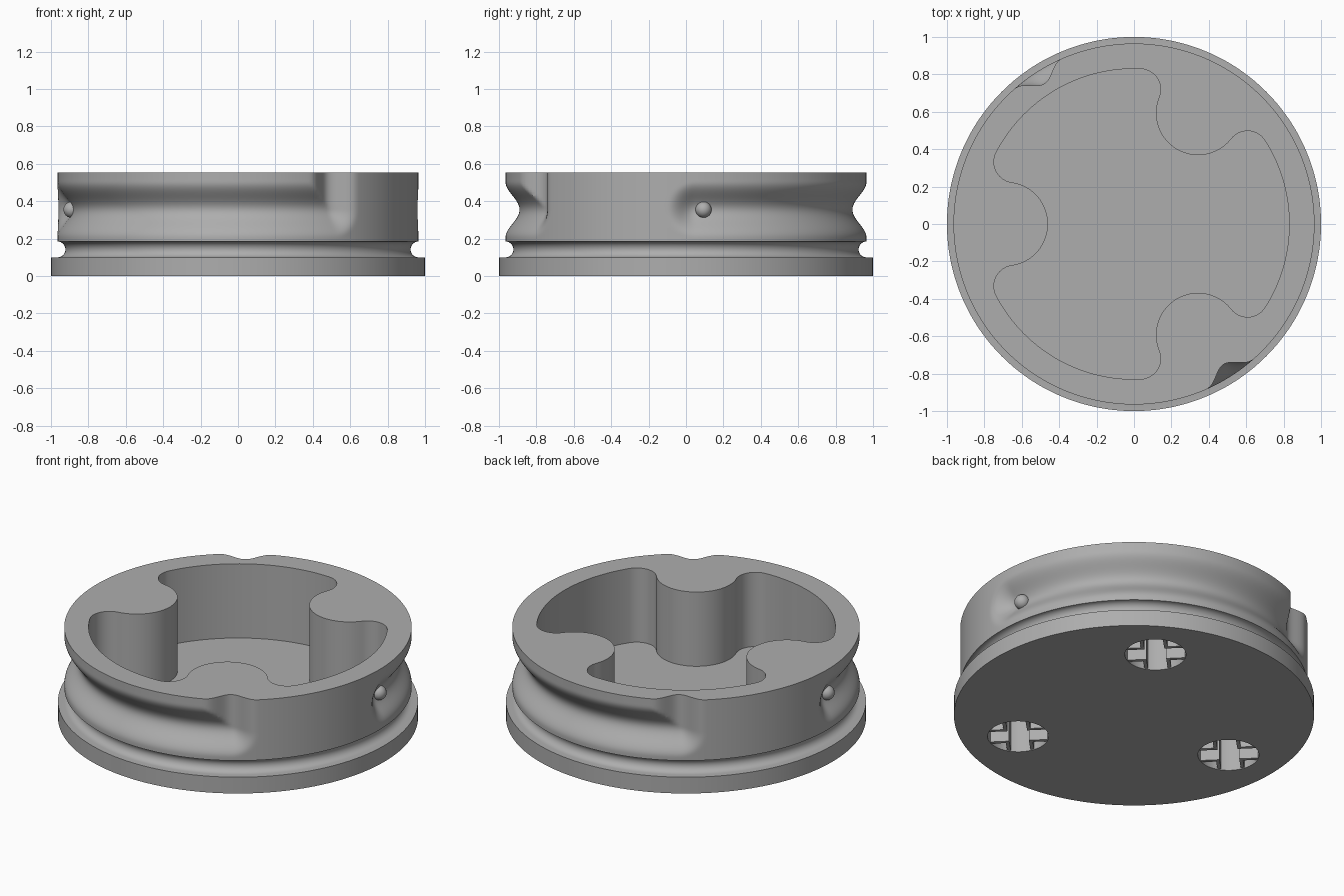
import bpy, bmesh
from math import sin, cos, pi, radians, hypot, acos

cube = bpy.data.objects.get("Cube")
if cube:
    bpy.data.objects.remove(cube, do_unlink=True)

grey = bpy.data.materials.new("mid grey")
grey.use_nodes = True
grey.diffuse_color = (0.42, 0.42, 0.42, 1)
grey.node_tree.nodes["Principled BSDF"].inputs["Base Color"].default_value = grey.diffuse_color

R, TOP, FLOOR = 0.965, 0.555, 0.1
BOSS_DIST, BOSS_R = 0.685, 0.225
TRACK_Z, TRACK_W, TRACK_DEPTH = 0.355, 0.15, 0.075
TRACK_START, TRACK_END = radians(3), radians(122.5)
HOLE_TOP = 0.45


def make_object(name, bm):
    bmesh.ops.recalc_face_normals(bm, faces=bm.faces[:])
    mesh = bpy.data.meshes.new(name)
    bm.to_mesh(mesh)
    bm.free()
    mesh.materials.append(grey)
    ob = bpy.data.objects.new(name, mesh)
    bpy.context.collection.objects.link(ob)
    return ob


def prism(bm, pts, z0, z1):
    face = bm.faces.new([bm.verts.new((x, y, z0)) for x, y in pts])
    ext = bmesh.ops.extrude_face_region(bm, geom=[face], use_keep_orig=True)
    for v in ext["geom"]:
        if isinstance(v, bmesh.types.BMVert):
            v.co.z = z1


def arc(cx, cy, r, a0, a1, n):
    steps = [a0 + (a1 - a0) * i / n for i in range(n + 1)]
    return [(cx + r * cos(a), cy + r * sin(a)) for a in steps]


def rotate(pts, a):
    return [(x * cos(a) - y * sin(a), x * sin(a) + y * cos(a)) for x, y in pts]


def smooth(ob):
    bpy.ops.object.select_all(action="DESELECT")
    bpy.context.view_layer.objects.active = ob
    ob.select_set(True)
    bpy.ops.object.shade_smooth_by_angle(angle=radians(30))


def cut(target, cutter):
    mod = target.modifiers.new("cut", "BOOLEAN")
    mod.operation, mod.solver, mod.object = "DIFFERENCE", "EXACT", cutter
    bpy.context.view_layer.objects.active = target
    bpy.ops.object.modifier_apply(modifier=mod.name)
    bpy.data.objects.remove(cutter, do_unlink=True)


# Outer wall radius: two opposite L-shaped guide tracks sunk into the cylinder
def wall_radius(a, z):
    half = (TRACK_END - TRACK_START) / 2
    nearest = TRACK_W
    for turn in (0, pi):
        rel = (a - turn - TRACK_START - half + pi) % (2 * pi) - pi
        along = hypot(max(abs(rel) - half, 0) * R, z - TRACK_Z)
        entry = hypot((rel - half) * R, min(z - TRACK_Z, 0))
        nearest = min(nearest, along, entry)
    return R - TRACK_DEPTH * (0.5 + 0.5 * cos(pi * nearest / TRACK_W))


# Body: flange, ring groove and tracked wall, lathed from the bottom up
SEGS, ROWS = 360, 36
profile = [(1, 0), (1, FLOOR)]
profile += arc(R, 0.1425, 0.0425, -pi / 2, -3 * pi / 2, 12)
bm = bmesh.new()
angles = [2 * pi * i / SEGS for i in range(SEGS)]
rings = [[bm.verts.new((r * cos(a), r * sin(a), z)) for a in angles] for r, z in profile]
for i in range(1, ROWS + 1):
    z = 0.185 + (TOP - 0.185) * i / ROWS
    rings.append([bm.verts.new((wall_radius(a, z) * cos(a), wall_radius(a, z) * sin(a), z))
                  for a in angles])
for low, high in zip(rings, rings[1:]):
    for i in range(SEGS):
        j = (i + 1) % SEGS
        bm.faces.new((low[i], low[j], high[j], high[i]))
bm.faces.new(rings[0][::-1])
bm.faces.new(rings[-1])
body = make_object("body", bm)

# Three-lobed cavity around the bosses
CAV_R, FIL = 0.83, 0.11
fd = CAV_R - FIL
phi = acos((fd**2 + BOSS_DIST**2 - (FIL + BOSS_R)**2) / (2 * fd * BOSS_DIST))
fx, fy = fd * cos(phi), fd * sin(phi)
lean = acos((fx - BOSS_DIST) / (FIL + BOSS_R))
third = 2 * pi / 3
lobe = arc(fx, -fy, FIL, -phi, pi - lean, 14)
lobe += arc(BOSS_DIST, 0, BOSS_R, 2 * pi - lean, lean, 28)[1:]
lobe += arc(fx, fy, FIL, lean - pi, phi, 14)[1:]
lobe += arc(0, 0, CAV_R, phi, third - phi, 30)[1:-1]
outline = []
for k in range(3):
    outline += rotate(lobe, pi / 3 + k * third)
bm = bmesh.new()
prism(bm, outline, FLOOR, TOP + 0.2)
cut(body, make_object("cavity_cutter", bm))

# Round sockets under the bosses, each with four L-shaped ribs forming a cross
HOLE_R, ARM, RIB = 0.17, 0.055, 0.02
reach = HOLE_R - 0.01
rib = [(ARM, ARM), (reach, ARM), (reach, ARM + RIB), (ARM + RIB, ARM + RIB),
       (ARM + RIB, reach), (ARM, reach)]
holes, ribs = bmesh.new(), bmesh.new()
for k in range(3):
    a = pi / 3 + k * third
    cx, cy = BOSS_DIST * cos(a), BOSS_DIST * sin(a)
    prism(holes, arc(cx, cy, HOLE_R, 0, 2 * pi, 48)[:-1], -0.1, HOLE_TOP)
    for q in range(4):
        turned = rotate(rib, pi / 4 + q * pi / 2)
        prism(ribs, [(x + cx, y + cy) for x, y in turned], 0.005, HOLE_TOP)
cut(body, make_object("socket_cutter", holes))
make_object("socket_ribs", ribs)
smooth(body)

# Small round stops at the closed ends of the tracks
for name, a in (("left_stop", radians(6)), ("right_stop", radians(186))):
    bm = bmesh.new()
    bmesh.ops.create_uvsphere(bm, u_segments=24, v_segments=16, radius=0.043)
    stop = make_object(name, bm)
    stop.location = (0.895 * cos(a), 0.895 * sin(a), TRACK_Z)
    smooth(stop)
